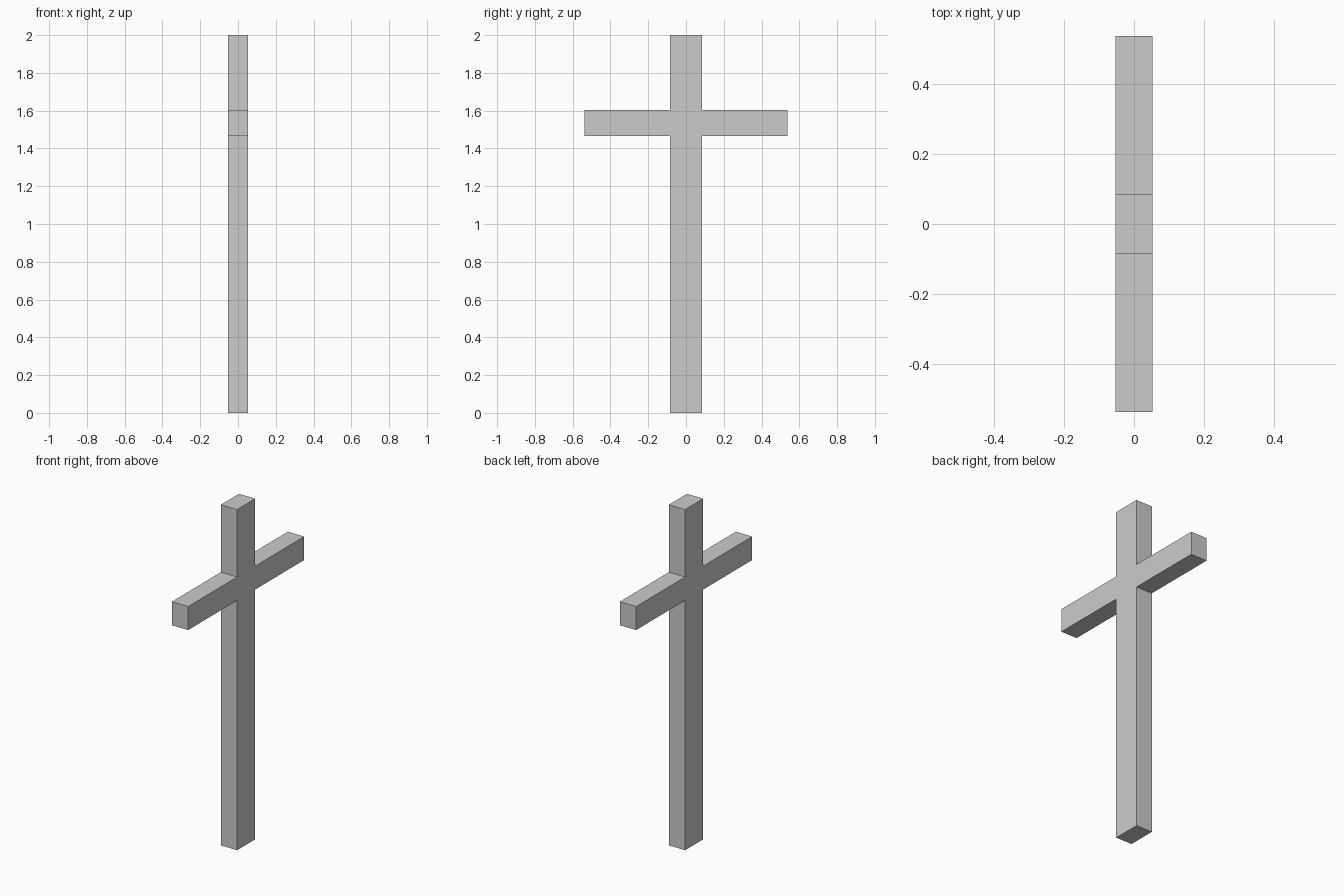
import bpy
import bmesh

if "Cube" in bpy.data.objects:
    bpy.data.objects.remove(bpy.data.objects["Cube"])

DEPTH = 0.106            # thickness along x
POST, ARM = 0.084, 0.538  # half widths along y
ARM_BOTTOM, ARM_TOP, TOP = 1.466, 1.604, 2.0

# Half outline in (y, z), mirrored to make the full cross profile
half = [(POST, 0), (POST, ARM_BOTTOM), (ARM, ARM_BOTTOM),
        (ARM, ARM_TOP), (POST, ARM_TOP), (POST, TOP)]
outline = half + [(-y, z) for y, z in reversed(half)]

# Extrude the profile through its thickness
bm = bmesh.new()
face = bm.faces.new([bm.verts.new((-DEPTH / 2, y, z)) for y, z in outline])
result = bmesh.ops.extrude_face_region(bm, geom=[face], use_keep_orig=True)
moved = [g for g in result["geom"] if isinstance(g, bmesh.types.BMVert)]
bmesh.ops.translate(bm, verts=moved, vec=(DEPTH, 0, 0))
bmesh.ops.recalc_face_normals(bm, faces=bm.faces)

mesh = bpy.data.meshes.new("cross")
bm.to_mesh(mesh)
bm.free()
bpy.context.collection.objects.link(bpy.data.objects.new("cross", mesh))
